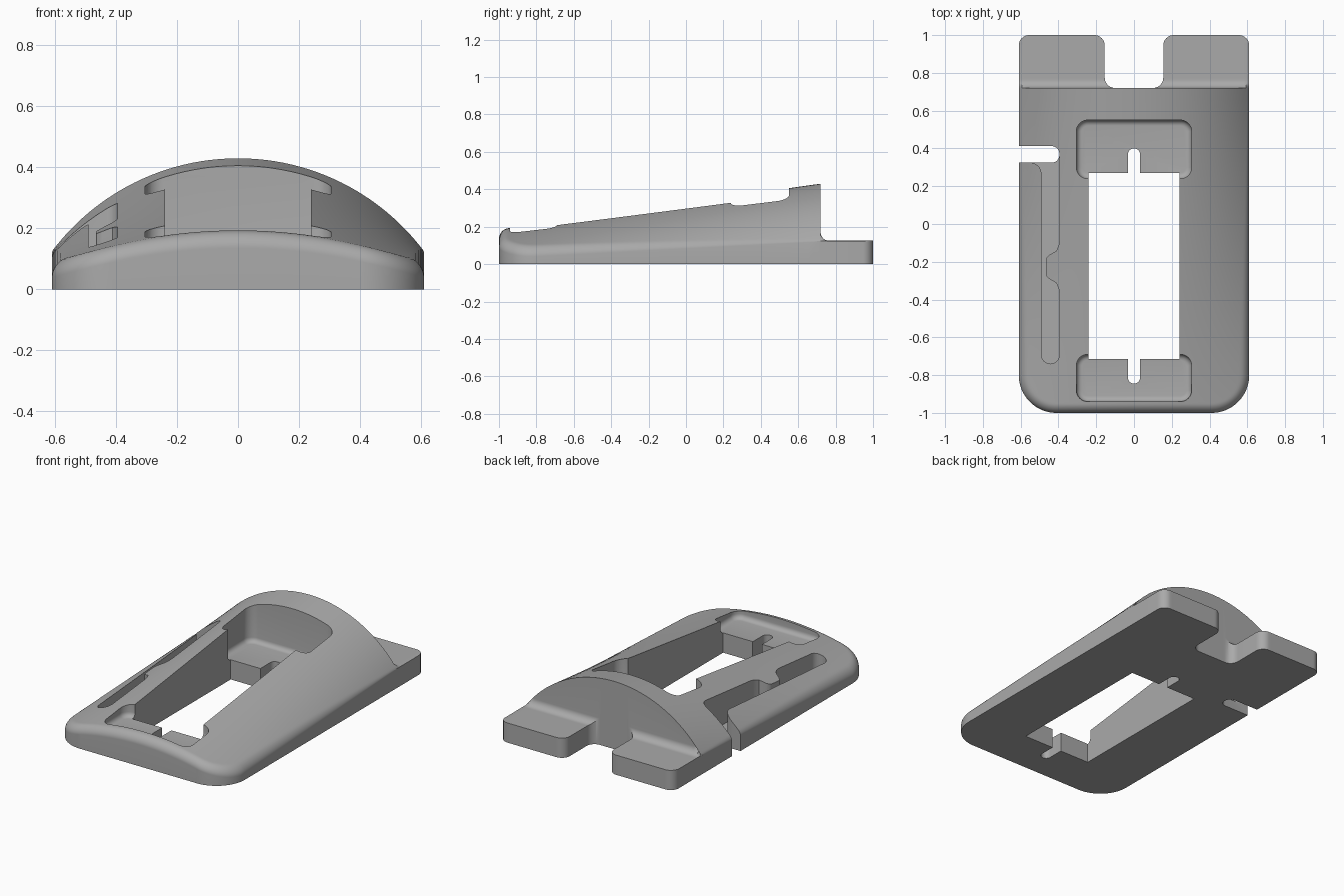
import bpy, bmesh, math

cube = bpy.data.objects.get("Cube")
if cube:
    bpy.data.objects.remove(cube, do_unlink=True)

HALF_W, BACK, CORNER = 0.61, 0.72, 0.2

grey = bpy.data.materials.new("plain grey")
grey.use_nodes = True
grey.diffuse_color = (0.4, 0.4, 0.4, 1)
grey.node_tree.nodes["Principled BSDF"].inputs["Base Color"].default_value = (0.4, 0.4, 0.4, 1)


def make_object(name, bm):
    bmesh.ops.recalc_face_normals(bm, faces=bm.faces)
    mesh = bpy.data.meshes.new(name)
    bm.to_mesh(mesh)
    bm.free()
    mesh.materials.append(grey)
    obj = bpy.data.objects.new(name, mesh)
    bpy.context.collection.objects.link(obj)
    return obj


def height_solid(name, rows, cols, left, right, height):
    """Closed solid standing on the ground below a curved top surface."""
    bm = bmesh.new()
    grid = []
    for y in rows:
        a, b = left(y), right(y)
        xs = [a + (b - a) * c for c in cols]
        grid.append([bm.verts.new((x, y, height(x, y))) for x in xs])
    for r0, r1 in zip(grid, grid[1:]):
        for i in range(len(cols) - 1):
            bm.faces.new((r0[i], r0[i + 1], r1[i + 1], r1[i]))
    rim = [e for e in bm.edges if e.is_boundary]
    skirt = bmesh.ops.extrude_edge_only(bm, edges=rim)["geom"]
    for v in skirt:
        if isinstance(v, bmesh.types.BMVert):
            v.co.z = 0
    bmesh.ops.holes_fill(bm, edges=[e for e in bm.edges if e.is_boundary], sides=0)
    return make_object(name, bm)


def loft_solid(name, loops):
    """Stack of equal-length (points, z) outlines, capped at both ends."""
    bm = bmesh.new()
    rings = [[bm.verts.new((x, y, z)) for x, y in pts] for pts, z in loops]
    n = len(rings[0])
    for a, b in zip(rings, rings[1:]):
        for i in range(n):
            bm.faces.new((a[i], a[(i + 1) % n], b[(i + 1) % n], b[i]))
    bm.faces.new(rings[0])
    bm.faces.new(rings[-1])
    return make_object(name, bm)


def arc(cx, cy, r, a0, a1, n=10):
    steps = [math.radians(a0 + (a1 - a0) * i / n) for i in range(n + 1)]
    return [(cx + r * math.cos(a), cy + r * math.sin(a)) for a in steps]


def rounded_rect(x0, x1, y0, y1, r):
    return (arc(x1 - r, y1 - r, r, 0, 90) + arc(x0 + r, y1 - r, r, 90, 180)
            + arc(x0 + r, y0 + r, r, 180, 270) + arc(x1 - r, y0 + r, r, 270, 360))


def combine(target, other, operation):
    mod = target.modifiers.new(other.name, 'BOOLEAN')
    mod.operation, mod.solver, mod.object = operation, 'EXACT', other
    bpy.context.view_layer.objects.active = target
    bpy.ops.object.modifier_apply(modifier=mod.name)
    bpy.data.objects.remove(other, do_unlink=True)


# Domed body: arched across, rising to the back, rounded over at the front
def dome(x, y):
    t = (y + 1) / (BACK + 1)
    crown, edge = 0.185 + 0.245 * t, 0.08 + 0.045 * t
    sag = crown - edge
    radius = (HALF_W ** 2 + sag ** 2) / (2 * sag)
    return crown - radius + math.sqrt(radius ** 2 - x * x)


def body_width(y):
    k = max(0, -1 + CORNER - y)
    return HALF_W - CORNER + math.sqrt(max(0, CORNER ** 2 - k * k))


def body_height(x, y):
    qx, qy = abs(x) - HALF_W + CORNER, -1 + CORNER - y
    d = CORNER - math.hypot(max(qx, 0), max(qy, 0)) - min(max(qx, qy), 0)
    r = 0.004 + 0.045 * (BACK - y) / (BACK + 1)
    k = min(max(r - d, 0), r)
    return dome(x, y) - r + math.sqrt(r * r - k * k)


front_rows = [-1 + CORNER * (1 - math.cos(math.pi / 2 * i / 28)) for i in range(28)]
side_rows = [-0.8 + (BACK + 0.8) * i / 24 for i in range(25)]
body_cols = [0.5 + 0.5 * math.sin(math.pi * (i / 64 - 0.5)) for i in range(65)]
body = height_solid("body", front_rows + side_rows, body_cols,
                    lambda y: -body_width(y), body_width, body_height)


# Two rear feet with a concave blend into the back wall
FOOT, BLEND, NOTCH, ROUND = 0.125, 0.045, 0.055, 0.055


def foot_trim(y):
    k = max(0, y - 1 + ROUND)
    return ROUND - math.sqrt(max(0, ROUND ** 2 - k * k))


def foot_inner(y):
    k = min(max(NOTCH - (y - BACK), 0), NOTCH)
    return 0.155 - NOTCH + math.sqrt(NOTCH ** 2 - k * k) + foot_trim(y)


def foot_height(x, y):
    k = min(max(BLEND - (y - BACK), 0), BLEND)
    z = FOOT + BLEND - math.sqrt(BLEND ** 2 - k * k)
    return min(z, dome(x, min(y, BACK)) - 0.002)


foot_rows = ([0.7] + [BACK + 0.06 * (i / 12) ** 2 for i in range(13)]
             + [1 - ROUND + ROUND * math.sin(math.pi / 2 * i / 10) for i in range(11)])
foot_cols = [i / 30 for i in range(31)]
for side in (1, -1):
    foot = height_solid("rear_foot", foot_rows, foot_cols,
                        lambda y: foot_inner(y), lambda y: HALF_W - foot_trim(y), foot_height)
    for v in foot.data.vertices:
        v.co.x *= side
    if side < 0:
        foot.data.flip_normals()
    combine(body, foot, 'UNION')

# Stepped pockets at both ends of the window
FLOOR, SOFT = 0.125, 0.03
for y0, y1 in ((0.24, 0.55), (-0.94, -0.69)):
    loops = []
    for i in range(7):
        a = math.pi / 2 * i / 6
        inset = SOFT * (1 - math.sin(a))
        loops.append((rounded_rect(-0.305 + inset, 0.305 - inset, y0 + inset, y1 - inset,
                                   0.06 - inset), FLOOR + SOFT * (1 - math.cos(a))))
    loops.append((rounded_rect(-0.305, 0.305, y0, y1, 0.06), 1))
    combine(body, loft_solid("pocket_cutter", loops), 'DIFFERENCE')

# Through openings: main window, centre slots, side cable slot
window = [(-0.24, -0.715), (0.24, -0.715), (0.24, 0.27), (-0.24, 0.27)]
centre_slot = rounded_rect(-0.032, 0.032, -0.845, 0.4, 0.0315)
cable_slot = rounded_rect(-0.8, -0.395, 0.325, 0.412, 0.04)
for outline in (window, centre_slot, cable_slot):
    combine(body, loft_solid("opening_cutter", [(outline, -0.5), (outline, 1)]), 'DIFFERENCE')

# Side cable groove with a retaining bump, flared into the cable slot
bump = [(-0.395, -0.37), (-0.399, -0.34), (-0.412, -0.312), (-0.45, -0.29), (-0.462, -0.278),
        (-0.466, -0.26), (-0.466, -0.195), (-0.462, -0.178), (-0.45, -0.165),
        (-0.412, -0.143), (-0.399, -0.115), (-0.395, -0.085)]
groove = (arc(-0.4425, -0.6925, 0.0475, 180, 360, 16) + bump + [(-0.395, 0.365), (-0.55, 0.365)]
          + arc(-0.55, 0.265, 0.06, 90, 0))
combine(body, loft_solid("groove_cutter", [(groove, 0.06), (groove, 1)]), 'DIFFERENCE')

bpy.ops.object.select_all(action='DESELECT')
body.select_set(True)
bpy.context.view_layer.objects.active = body
bpy.ops.object.shade_smooth_by_angle(angle=math.radians(30))
